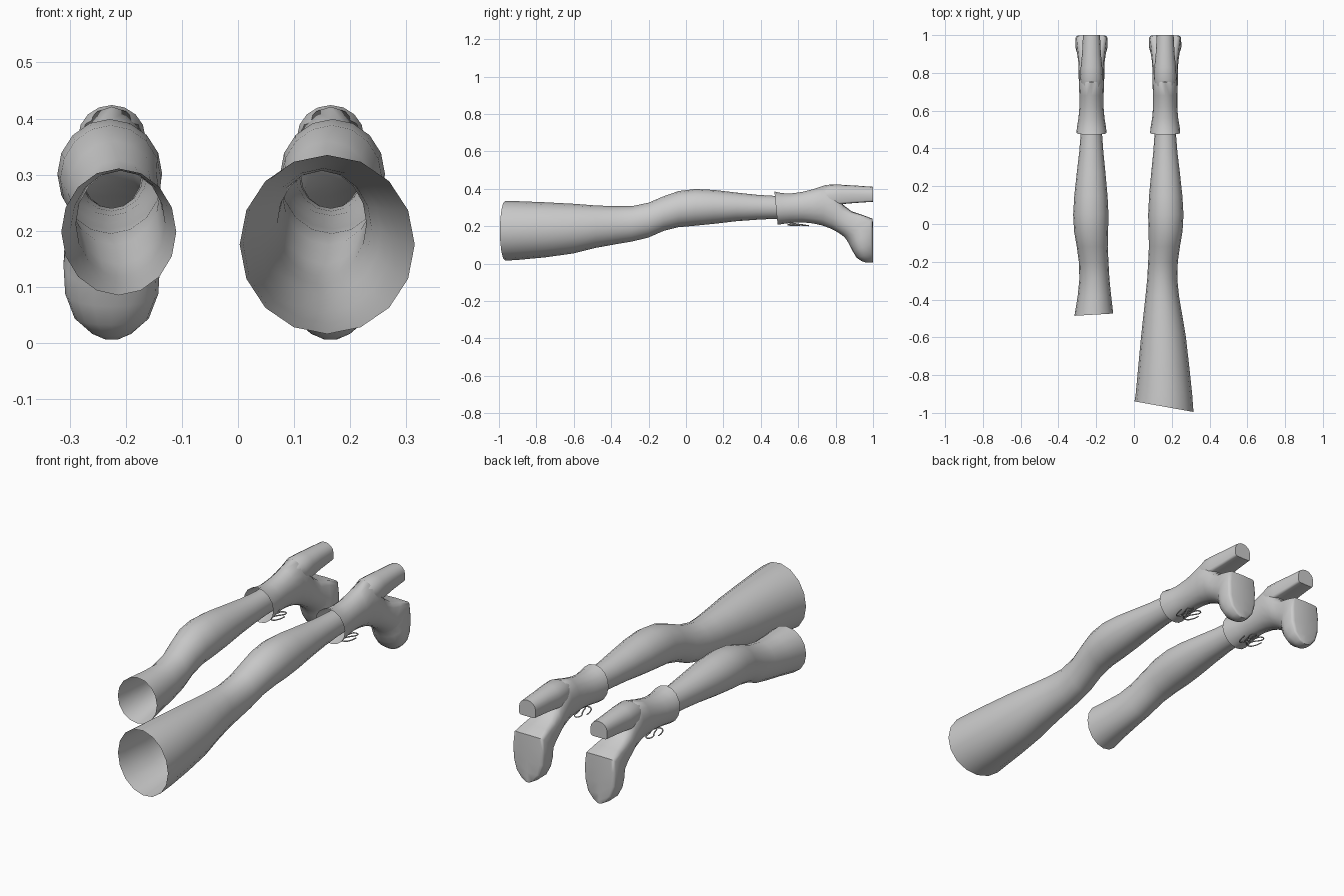
import bpy, bmesh, math

if "Cube" in bpy.data.objects:
    bpy.data.objects.remove(bpy.data.objects["Cube"])

SEG = 16
FOOT_X = 0.165


def spow(v, p):
    return math.copysign(abs(v) ** p, v)


def loft(name, rings, caps, mirror, flat=(), slant=0.0):
    """Rings are (front_y, front_z, back_y, back_z, x_left, x_right); flat = squareness of the front/back half."""
    bm = bmesh.new()
    loops = []
    for i, (fy, fz, by, bz, xl, xr) in enumerate(rings):
        loop = []
        p = flat[i] if flat else 1.0
        for k in range(SEG):
            t = 2 * math.pi * k / SEG
            u, v = math.cos(t), math.sin(t)
            if u < -1e-6 and p < 1:
                u, v = spow(u, p), spow(v, p)
            x = (xl + xr) / 2 + v * (xr - xl) / 2
            y = (fy + by) / 2 + u * (fy - by) / 2
            z = (fz + bz) / 2 + u * (fz - bz) / 2
            if i == 0:
                y -= slant * v
            loop.append(bm.verts.new((-0.06 - x if mirror else x, y, z)))
        loops.append(loop)
    for a, b in zip(loops, loops[1:]):
        for k in range(SEG):
            n = (k + 1) % SEG
            bm.faces.new((a[k], a[n], b[n], b[k]))
    if 'start' in caps:
        bm.faces.new(loops[0])
    if 'end' in caps:
        bm.faces.new(loops[-1])
    bmesh.ops.recalc_face_normals(bm, faces=bm.faces)
    me = bpy.data.meshes.new(name)
    bm.to_mesh(me)
    bm.free()
    ob = bpy.data.objects.new(name, me)
    bpy.context.collection.objects.link(ob)
    bpy.ops.object.select_all(action='DESELECT')
    ob.select_set(True)
    bpy.context.view_layer.objects.active = ob
    bpy.ops.object.shade_smooth_by_angle(angle=math.radians(45))
    return ob


# Leg stations: y, z low, z high, x left, x right
LEG = [(-0.6, .055, .320, .037, .275), (-0.48, .085, .311, .050, .255),
       (-0.38, .103, .307, .061, .238), (-0.29, .118, .307, .070, .229),
       (-0.20, .140, .326, .075, .232), (-0.12, .175, .360, .079, .243),
       (-0.04, .195, .388, .077, .257), (0.05, .203, .399, .075, .262),
       (0.15, .213, .394, .080, .256), (0.27, .227, .380, .091, .243),
       (0.38, .235, .368, .102, .230), (0.48, .240, .362, .109, .222),
       (0.58, .240, .360, .112, .218)]
THIGH = [(-0.967, .016, .335, .003, .315), (-0.90, .020, .334, .009, .308),
         (-0.75, .034, .328, .023, .292)]

# Shoe stations: front y, z, sole/back y, z, half width, squareness
SHOE = [(.49, .208, .473, .386, .080, 1), (.515, .212, .51, .377, .077, 1),
        (.56, .218, .56, .375, .069, 1), (.62, .221, .62, .383, .064, 1),
        (.68, .215, .68, .398, .064, 1), (.73, .204, .75, .421, .067, 1),
        (.78, .185, .81, .375, .068, .9), (.81, .168, .84, .315, .068, .7),
        (.835, .152, .885, .280, .070, .5), (.85, .138, .94, .262, .075, .35),
        (.862, .122, .998, .240, .081, .25), (.875, .098, 1.0, .18, .086, .25),
        (.892, .065, 1.0, .11, .083, .25), (.912, .032, 1.0, .055, .066, .25),
        (.94, .013, 1.0, .020, .035, .3), (.96, .006, 1.0, .007, .012, .5)]

# Heel stations: y, z back (round), z front (flat), half width
HEEL = [(.71, .402, .33, .045), (.77, .424, .31, .060), (.83, .422, .318, .057),
        (.90, .418, .324, .050), (1.0, .411, .331, .045)]


def lace(name, pts, mirror, cyclic=False):
    cu = bpy.data.curves.new(name, 'CURVE')
    cu.dimensions = '3D'
    cu.bevel_depth = 0.003
    cu.bevel_resolution = 1
    cu.resolution_u = 5
    sp = cu.splines.new('BEZIER')
    sp.bezier_points.add(len(pts) - 1)
    for bp, (dx, y, z) in zip(sp.bezier_points, pts):
        x = FOOT_X + dx
        bp.co = (-0.06 - x if mirror else x, y, z)
        bp.handle_left_type = bp.handle_right_type = 'AUTO'
    sp.use_cyclic_u = cyclic
    ob = bpy.data.objects.new(name, cu)
    bpy.context.collection.objects.link(ob)


for side, mirror in (('right', False), ('left', True)):
    # hollow leg: long with thigh on one side, cut below the knee on the other
    stations = LEG[1:] if mirror else THIGH + LEG
    loft(side + '_leg', [(y, lo, y, hi, a, b) for y, lo, hi, a, b in stations],
         (), mirror, slant=0.006 if mirror else 0.028)
    # boot upper, arch and toe
    loft(side + '_boot', [(fy, fz, by, bz, FOOT_X - w, FOOT_X + w)
                          for fy, fz, by, bz, w, p in SHOE],
         ('end',), mirror, flat=[s[5] for s in SHOE])
    # block heel with flat front
    loft(side + '_heel', [(y, zb, y, zf, FOOT_X - w, FOOT_X + w) for y, zb, zf, w in HEEL],
         ('start', 'end'), mirror, flat=[.25] * len(HEEL))
    # lace bow at the front of the ankle
    for s in (-1, 1):
        lace(side + '_lace_loop', [(0, .56, .214), (.022 * s, .60, .207),
                                   (.036 * s, .645, .204), (.018 * s, .655, .203),
                                   (.008 * s, .61, .210)], mirror, True)
        lace(side + '_lace_end', [(0, .56, .214), (.025 * s, .545, .208),
                                  (.045 * s, .575, .204), (.052 * s, .61, .205)], mirror)
